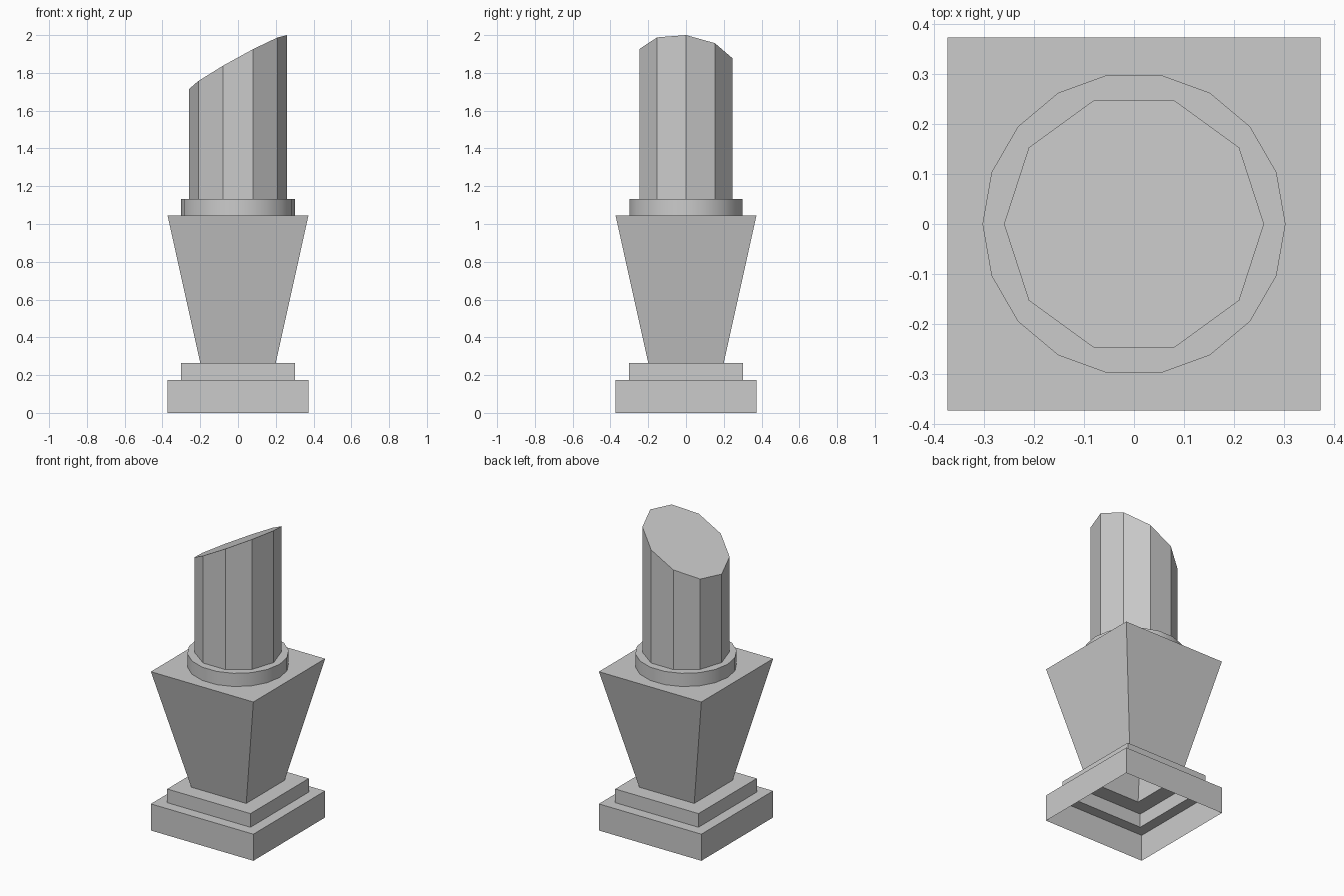
import bpy, bmesh
from math import cos, sin, pi

if "Cube" in bpy.data.objects:
    bpy.data.objects.remove(bpy.data.objects["Cube"])


def square(h, z):
    return [(-h, -h, z), (h, -h, z), (h, h, z), (-h, h, z)]


def ring(n, r, height):
    pts = [(r * cos(2 * pi * i / n), r * sin(2 * pi * i / n)) for i in range(n)]
    return [(x, y, height(x, y)) for x, y in pts]


def loft(name, sections):
    """Skin stacked sections; capped on top, open underneath."""
    bm = bmesh.new()
    rows = [[bm.verts.new(p) for p in s] for s in sections]
    for a, b in zip(rows, rows[1:]):
        n = len(a)
        for i in range(n):
            j = (i + 1) % n
            bm.faces.new((a[i], a[j], b[j], b[i]))
    bm.faces.new(rows[-1])
    mesh = bpy.data.meshes.new(name)
    bm.to_mesh(mesh)
    bm.free()
    obj = bpy.data.objects.new(name, mesh)
    bpy.context.collection.objects.link(obj)
    return obj


# Hollow stepped plinth and flared pedestal, one continuous shell
steps = [(0.373, 0), (0.373, 0.175), (0.303, 0.175), (0.303, 0.265),
         (0.2, 0.265), (0.373, 1.045)]
loft("stepped_pedestal", [square(h, z) for h, z in steps])

# Smooth round collar
collar = loft("collar", [ring(18, 0.303, lambda x, y, z=z: z) for z in (1.045, 1.132)])
for face in collar.data.polygons:
    face.use_smooth = len(face.vertices) == 4
bpy.context.view_layer.objects.active = collar
collar.select_set(True)
bpy.ops.object.shade_smooth_by_angle(angle=pi / 6)

# Ten-sided shaft with a slanted broken top
loft("broken_shaft", [ring(10, 0.26, lambda x, y: 1.132),
                      ring(10, 0.26, lambda x, y: 1.857 + 0.55 * x - 0.1 * y)])
